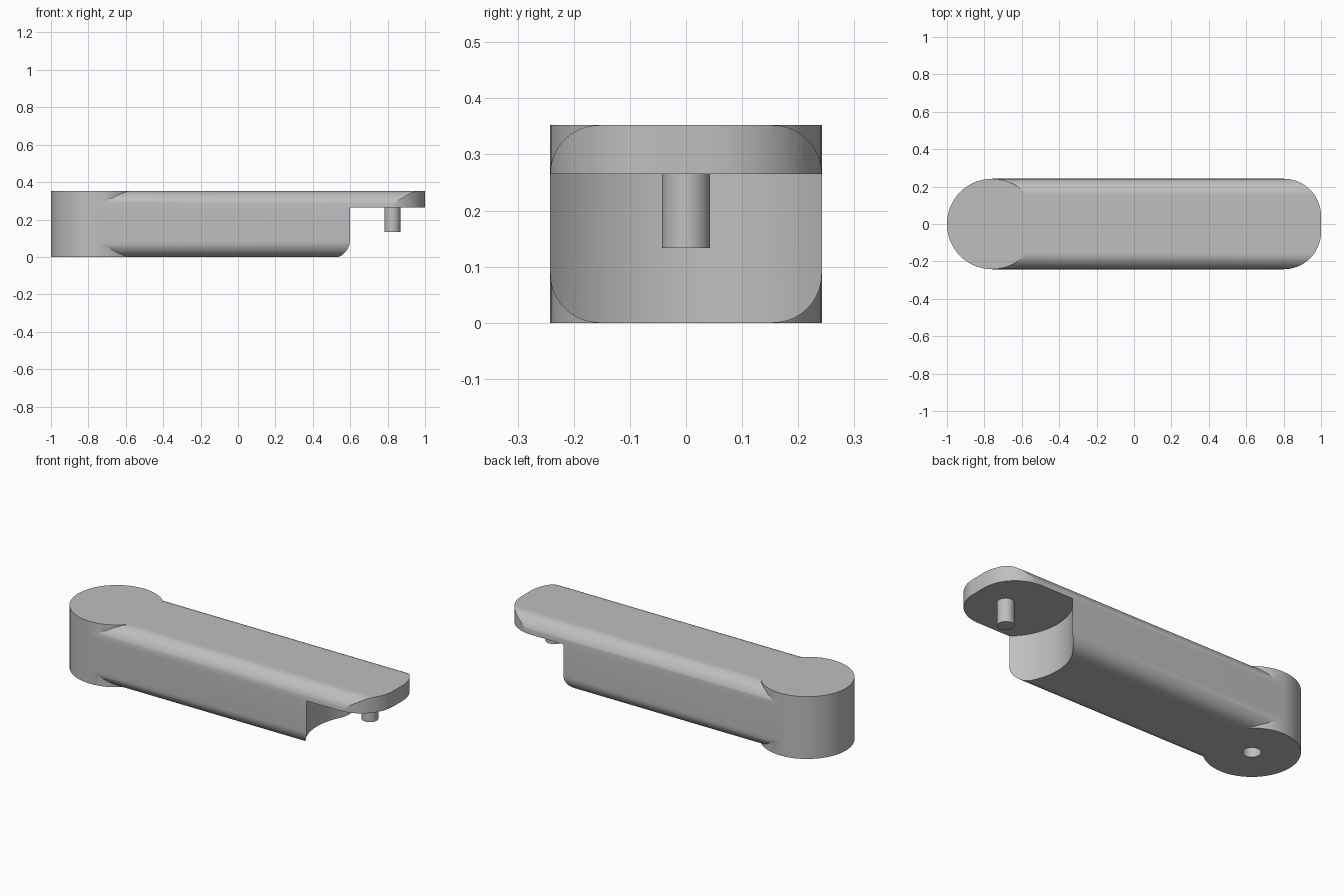
import bpy, bmesh
from math import sin, cos, pi
from mathutils import Vector

if "Cube" in bpy.data.objects:
    bpy.data.objects.remove(bpy.data.objects["Cube"], do_unlink=True)

HALF, TOP, EDGE = 0.242, 0.352, 0.087       # half width, height, long edge radius
BOSS_X, PIN_X = -0.758, 0.825
SLAB_Z = TOP - EDGE                         # underside of the overlapping tongue
CORNER = 0.2                                # tongue corner radius in plan

grey = bpy.data.materials.new("plain grey")
grey.use_nodes = True
GREY = (0.52, 0.52, 0.52, 1)
grey.diffuse_color = GREY
grey.node_tree.nodes["Principled BSDF"].inputs["Base Color"].default_value = GREY


def arc(cx, cy, r, start, end, steps):
    angles = [start + (end - start) * i / steps for i in range(steps + 1)]
    return [(cx + r * cos(a), cy + r * sin(a)) for a in angles]


def prism(name, outline, lo, hi, along_x=False):
    """Extrude a closed outline along z, or along x when it lies in the yz plane."""
    bm = bmesh.new()
    place = (lambda u, v: (lo, u, v)) if along_x else (lambda u, v: (u, v, lo))
    face = bm.faces.new([bm.verts.new(place(u, v)) for u, v in outline])
    side = bmesh.ops.extrude_face_region(bm, geom=[face])["geom"]
    step = Vector((hi - lo, 0, 0)) if along_x else Vector((0, 0, hi - lo))
    bmesh.ops.translate(bm, vec=step, verts=[g for g in side if isinstance(g, bmesh.types.BMVert)])
    bmesh.ops.recalc_face_normals(bm, faces=bm.faces)
    mesh = bpy.data.meshes.new(name)
    bm.to_mesh(mesh)
    bm.free()
    mesh.materials.append(grey)
    obj = bpy.data.objects.new(name, mesh)
    bpy.context.collection.objects.link(obj)
    return obj


def disc(name, x, r, lo, hi, steps=64):
    return prism(name, arc(x, 0, r, 0, 2 * pi, steps)[:-1], lo, hi)


def select(obj):
    bpy.ops.object.select_all(action="DESELECT")
    obj.select_set(True)
    bpy.context.view_layer.objects.active = obj


def combine(obj, tool, operation):
    mod = obj.modifiers.new(operation, "BOOLEAN")
    mod.operation, mod.solver, mod.object = operation, "EXACT", tool
    select(obj)
    bpy.ops.object.modifier_apply(modifier=mod.name)
    bpy.data.objects.remove(tool, do_unlink=True)


# Link arm: a bar with four rounded long edges
section = []
for quarter, (sy, sz) in enumerate([(1, 1), (-1, 1), (-1, -1), (1, -1)]):
    section += arc(sy * (HALF - EDGE), TOP / 2 + sz * (TOP / 2 - EDGE), EDGE,
                   quarter * pi / 2, (quarter + 1) * pi / 2, 14)
arm = prism("link_arm", section, BOSS_X, 1, along_x=True)

# Rounded plan corners of the tongue
for s in (1, -1):
    curve = arc(1 - CORNER, HALF - CORNER, CORNER, pi / 2, 0, 16)
    outline = curve + [(1.1, HALF - CORNER), (1.1, 0.4), (1 - CORNER, 0.4)]
    combine(arm, prism("corner_cutter", [(x, s * y) for x, y in outline], -0.1, 0.5), "DIFFERENCE")

# Concave clearance under the tongue for the next link
combine(arm, disc("clearance_cutter", PIN_X, 0.332, -0.1, SLAB_Z, 96), "DIFFERENCE")

# Round boss with a blind pin hole underneath
combine(arm, disc("boss", BOSS_X, HALF, 0, TOP), "UNION")
combine(arm, disc("hole_cutter", BOSS_X, 0.046, -0.1, 0.14, 32), "DIFFERENCE")

# Hinge pin hanging from the tongue
pin = disc("hinge_pin", PIN_X, 0.043, 0.133, SLAB_Z + 0.01, 32)

for obj in (arm, pin):
    select(obj)
    bpy.ops.object.shade_smooth_by_angle(angle=pi / 9)
